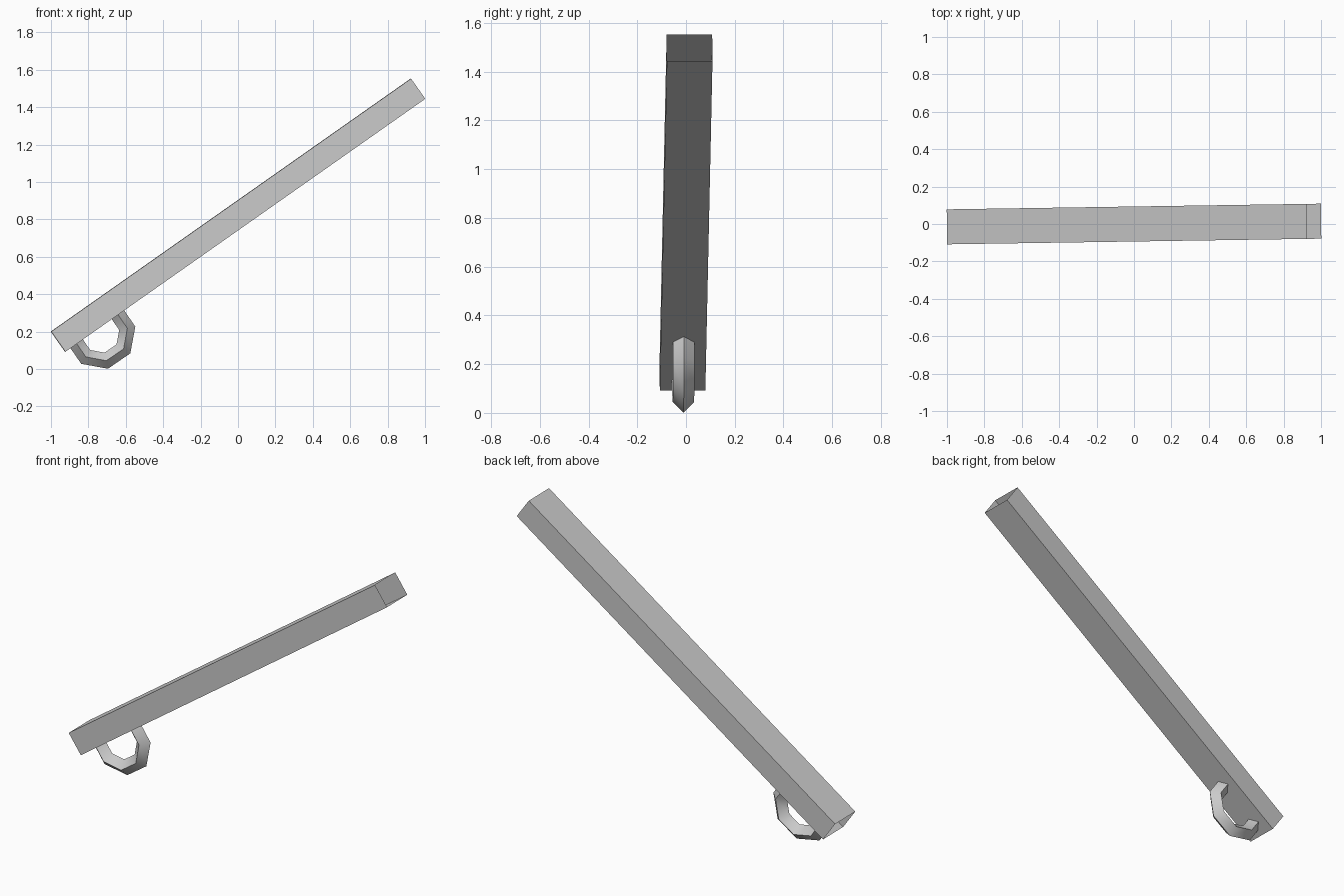
import bpy, bmesh
from math import radians, sin, cos
from mathutils import Matrix, Vector

cube = bpy.data.objects.get("Cube")
if cube:
    bpy.data.objects.remove(cube, do_unlink=True)

YAW = Matrix.Rotation(radians(0.87), 4, 'Z')
TILT = Matrix.Rotation(radians(-35.1), 4, 'Y')


def material(name, value):
    mat = bpy.data.materials.new(name)
    mat.use_nodes = True
    color = (value, value, value, 1)
    mat.diffuse_color = color
    mat.node_tree.nodes["Principled BSDF"].inputs["Base Color"].default_value = color
    return mat


def add_object(name, bm, matrix, mat):
    bm.transform(matrix)
    mesh = bpy.data.meshes.new(name)
    bm.to_mesh(mesh)
    bm.free()
    mesh.materials.append(mat)
    obj = bpy.data.objects.new(name, mesh)
    bpy.context.collection.objects.link(obj)
    return obj


grey = material("plain grey", 0.6)

# Beam: a slanted square tube, open at both ends
LENGTH, WIDTH, THICK = 2.352, 0.187, 0.132
bm = bmesh.new()
bmesh.ops.create_cube(bm, size=1)
bmesh.ops.scale(bm, vec=(LENGTH, WIDTH, THICK), verts=bm.verts)
ends = [f for f in bm.faces if abs(f.normal.x) > 0.9]
bmesh.ops.delete(bm, geom=ends, context='FACES_ONLY')
add_object("beam", bm, YAW @ Matrix.Translation((0, 0, 0.822)) @ TILT, grey)

# Handle: part of an eight-sided ring with a diamond section, rooted in the beam
MAJOR, MINOR = 0.146, 0.044
bm = bmesh.new()
rings = []
for i in range(6):
    a = radians(57 - 45 * i)
    out = Vector((cos(a), 0, sin(a)))
    section = []
    for j in range(4):
        b = radians(90 * j)
        offset = out * cos(b) + Vector((0, sin(b), 0))
        section.append(bm.verts.new(out * MAJOR + offset * MINOR))
    rings.append(section)
for r, s in zip(rings, rings[1:]):
    for j in range(4):
        k = (j + 1) % 4
        bm.faces.new((r[j], r[k], s[k], s[j]))
# Trim the ends just inside the underside of the beam
normal = TILT @ Vector((0, 0, 1))
bmesh.ops.bisect_plane(bm, geom=bm.verts[:] + bm.edges[:] + bm.faces[:],
                       plane_co=normal * 0.035, plane_no=normal, clear_outer=True)
bmesh.ops.recalc_face_normals(bm, faces=bm.faces)
handle = add_object("trigger_handle", bm, YAW @ Matrix.Translation((-0.735, 0, 0.187)), grey)
bpy.context.view_layer.objects.active = handle
handle.select_set(True)
bpy.ops.object.shade_smooth_by_angle(angle=radians(50))
